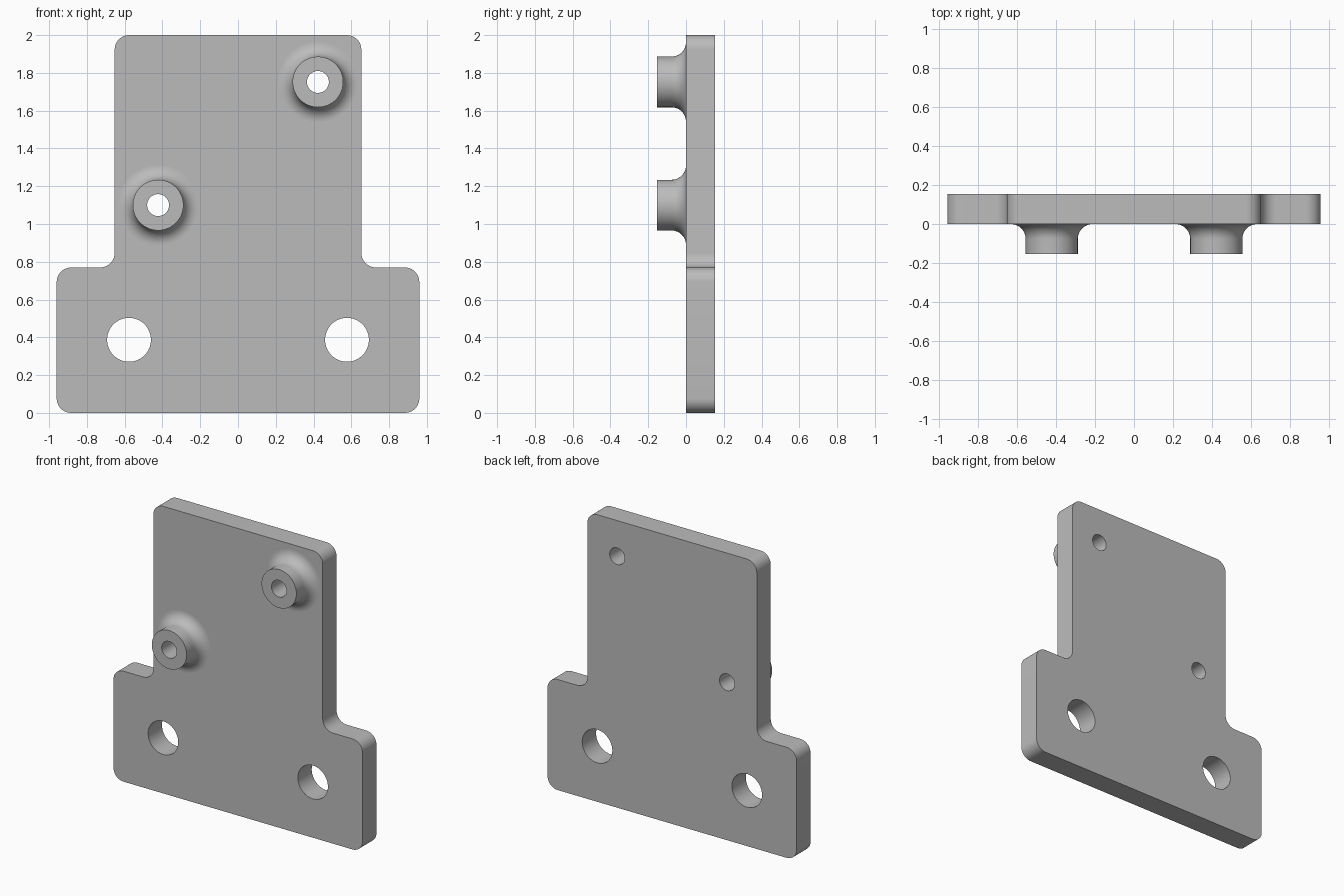
import bpy, bmesh, math
from mathutils import Vector
from mathutils.geometry import tessellate_polygon

if "Cube" in bpy.data.objects:
    bpy.data.objects.remove(bpy.data.objects["Cube"])

T = 0.153          # plate thickness and boss height
R = 0.077          # corner and fillet radius
HOLE_R, BOSS_R = 0.058, 0.134
SEG = 64
BOSSES = [(-0.423, 1.10), (0.423, 1.752)]
MOUNTS = [(-0.577, 0.387), (0.577, 0.387)]

grey = bpy.data.materials.new("grey")
grey.diffuse_color = (0.5, 0.5, 0.5, 1)
grey.use_nodes = True
grey.node_tree.nodes["Principled BSDF"].inputs["Base Color"].default_value = grey.diffuse_color


def circle(c, r):
    return [(c[0] + r * math.cos(2 * math.pi * i / SEG),
             c[1] + r * math.sin(2 * math.pi * i / SEG)) for i in range(SEG)]


def rounded(points, r, n=10):
    """Round every right-angled corner of a polygon, convex or concave."""
    out = []
    for i, p in enumerate(points):
        p = Vector(p)
        a = (Vector(points[i - 1]) - p).normalized() * r
        b = (Vector(points[(i + 1) % len(points)]) - p).normalized() * r
        for k in range(n + 1):
            t = k / n * math.pi / 2
            q = p + a + b - b * math.cos(t) - a * math.sin(t)
            out.append((q.x, q.y))
    return out


def finish(bm, name):
    bmesh.ops.remove_doubles(bm, verts=bm.verts, dist=1e-5)
    bmesh.ops.recalc_face_normals(bm, faces=bm.faces)
    mesh = bpy.data.meshes.new(name)
    bm.to_mesh(mesh)
    bm.free()
    mesh.materials.append(grey)
    ob = bpy.data.objects.new(name, mesh)
    bpy.context.collection.objects.link(ob)
    bpy.ops.object.select_all(action='DESELECT')
    ob.select_set(True)
    bpy.context.view_layer.objects.active = ob
    bpy.ops.object.shade_smooth_by_angle(angle=math.radians(30))
    return ob


def cap(bm, loops, y):
    """Flat sheet at depth y: the first loop is the outline, the rest are holes."""
    verts = [bm.verts.new((x, y, z)) for loop in loops for x, z in loop]
    tris = tessellate_polygon([[Vector((x, z, 0)) for x, z in l] for l in loops])
    for tri in tris:
        f = bm.faces.new([verts[i] for i in tri])
        f.normal_update()
        if f.normal.y * (y - T / 2) < 0:
            f.normal_flip()


def wall(bm, loop):
    front = [bm.verts.new((x, 0, z)) for x, z in loop]
    back = [bm.verts.new((x, T, z)) for x, z in loop]
    for i in range(len(loop)):
        bm.faces.new((front[i - 1], front[i], back[i], back[i - 1]))


# Stepped plate with two mounting holes and openings for the bosses
half = [(0.96, 0), (0.96, 0.77), (0.653, 0.77), (0.653, 2.0)]
outline = rounded(half + [(-x, z) for x, z in reversed(half)], R)
mounts = [circle(c, 0.116) for c in MOUNTS]
bm = bmesh.new()
cap(bm, [outline] + mounts + [circle(c, BOSS_R + R) for c in BOSSES], 0)
cap(bm, [outline] + mounts + [circle(c, HOLE_R) for c in BOSSES], T)
for loop in [outline] + mounts:
    wall(bm, loop)
finish(bm, "plate")

# Hollow bosses, lathed with a fillet flaring into the plate
profile = [(HOLE_R, T), (HOLE_R, -T), (BOSS_R, -T)]
for k in range(13):
    t = k / 12 * math.pi / 2
    profile.append((BOSS_R + R - R * math.cos(t), -R + R * math.sin(t)))
for name, c in zip(("lower_boss", "upper_boss"), BOSSES):
    bm = bmesh.new()
    rings = [[bm.verts.new((x, y, z)) for x, z in circle(c, r)] for r, y in profile]
    for a, b in zip(rings, rings[1:]):
        for i in range(SEG):
            bm.faces.new((a[i - 1], a[i], b[i], b[i - 1]))
    # Make the front rim face forward so the shell points outward
    ob = finish(bm, name)
    rim = [p for p in ob.data.polygons if abs(p.center.y + T) < 1e-4]
    if rim[0].normal.y > 0:
        ob.data.flip_normals()

# Plate walls: make sure the shell points outward
plate = bpy.data.objects["plate"]
back = max(plate.data.polygons, key=lambda p: p.center.y)
if back.normal.y < 0:
    plate.data.flip_normals()
